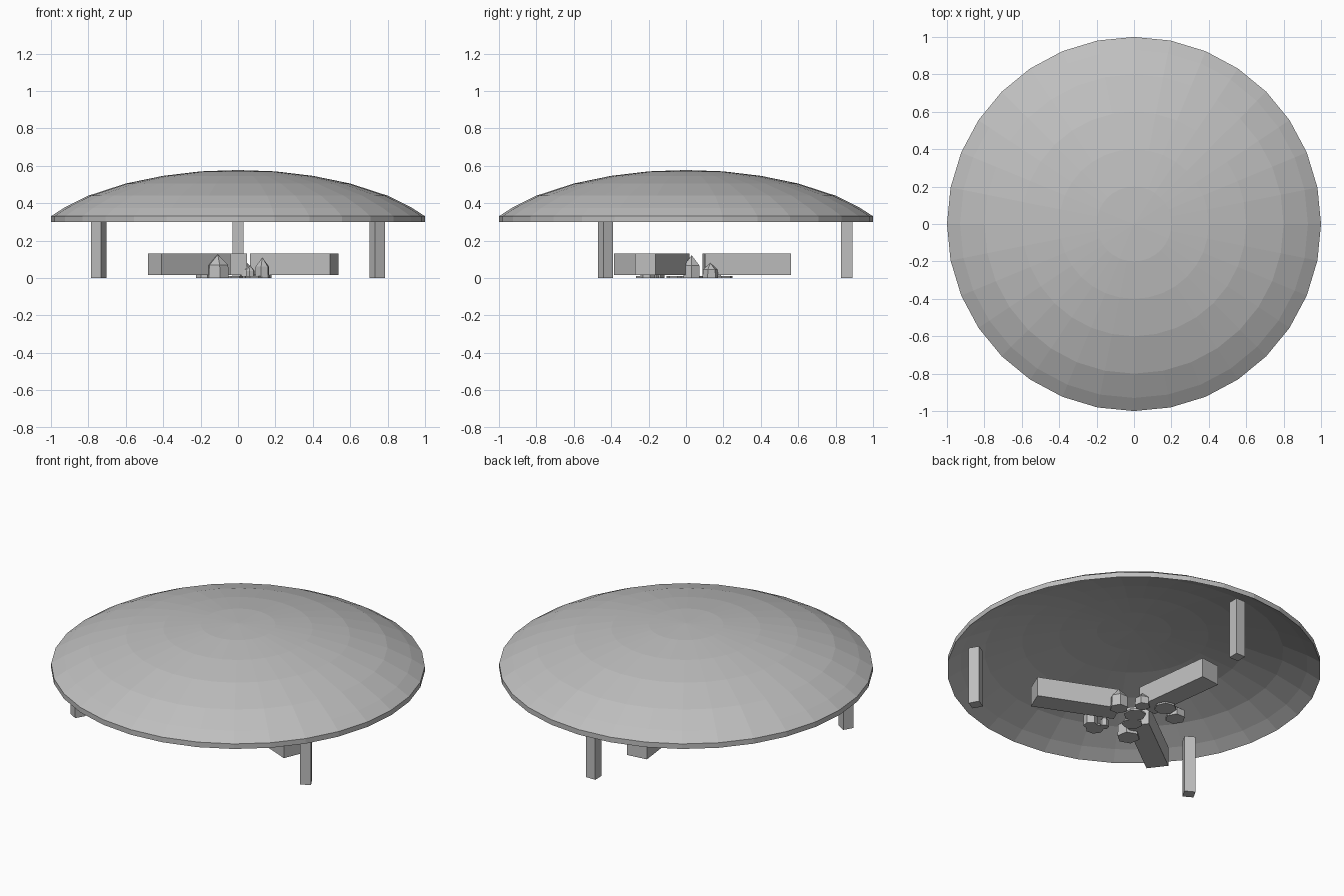
import bpy, bmesh
from math import sin, cos, pi, radians
from mathutils import Matrix

cube = bpy.data.objects.get("Cube")
if cube:
    bpy.data.objects.remove(cube, do_unlink=True)

grey = bpy.data.materials.new("light_grey")
grey.use_nodes = True
grey.diffuse_color = (0.52, 0.52, 0.52, 1)
grey.node_tree.nodes["Principled BSDF"].inputs["Base Color"].default_value = grey.diffuse_color


def finish(name, bm):
    bmesh.ops.recalc_face_normals(bm, faces=bm.faces)
    mesh = bpy.data.meshes.new(name)
    bm.to_mesh(mesh)
    bm.free()
    mesh.materials.append(grey)
    obj = bpy.data.objects.new(name, mesh)
    bpy.context.collection.objects.link(obj)
    return obj


def box(name, size, centre, angle):
    bm = bmesh.new()
    matrix = Matrix.Translation(centre) @ Matrix.Rotation(angle, 4, "Z") @ Matrix.Diagonal((*size, 1))
    bmesh.ops.create_cube(bm, size=1, matrix=matrix)
    return finish(name, bm)


def lathe(name, profile, sides, centre=(0, 0), turn=0.0):
    """Revolve (radius, z) points; a radius of 0 makes a pole."""
    bm = bmesh.new()
    rings = []
    for r, z in profile:
        count = sides if r > 0 else 1
        rings.append([bm.verts.new((centre[0] + r * cos(turn + 2 * pi * i / sides),
                                    centre[1] + r * sin(turn + 2 * pi * i / sides), z))
                      for i in range(count)])
    for a, b in zip(rings, rings[1:]):
        for i in range(sides):
            j = (i + 1) % sides
            corners = [a[i % len(a)], a[j % len(a)], b[j % len(b)], b[i % len(b)]]
            bm.faces.new(list(dict.fromkeys(corners)))
    return finish(name, bm)


# Shallow domed canopy with a thin shell
top = [(0, 0.577), (0.2, 0.57), (0.4, 0.546), (0.6, 0.505), (0.8, 0.44), (0.93, 0.375), (1, 0.33)]
under = [(r, z - 0.03) for r, z in reversed(top)]
lathe("canopy", top + under, 32)

# Three square posts under the canopy
for i in range(3):
    a = radians(90 + 120 * i)
    box(f"post_{i + 1}", (0.06, 0.06, 0.34), (0.86 * cos(a), 0.86 * sin(a), 0.17), -a)

# Three benches radiating from the middle
for i in range(3):
    a = radians(-23 + 120 * i)
    box(f"bench_{i + 1}", (0.463, 0.12, 0.115), (0.327 * cos(a), 0.327 * sin(a), 0.073), a)

# Pointed stones: x, y, radius, height
stones = [(0.13, 0.03, 0.05, 0.122), (-0.108, -0.175, 0.062, 0.125), (0.13, -0.205, 0.04, 0.11),
          (-0.17, 0.14, 0.055, 0.08), (0.05, 0.13, 0.042, 0.08), (0.065, -0.17, 0.025, 0.07)]
for i, (x, y, r, h) in enumerate(stones):
    lathe(f"stone_{i + 1}", [(0, 0), (r, 0), (r * 0.95, h * 0.55), (0, h)], 6, (x, y), 0.7 * i)

# Flat slabs on the ground
for i, (x, y, r) in enumerate([(-0.06, 0.19, 0.06), (0.02, 0.03, 0.06), (-0.03, -0.05, 0.055), (0.09, -0.22, 0.05)]):
    lathe(f"slab_{i + 1}", [(0, 0), (r, 0), (r, 0.01), (0, 0.01)], 7, (x, y), 0.5 * i)
